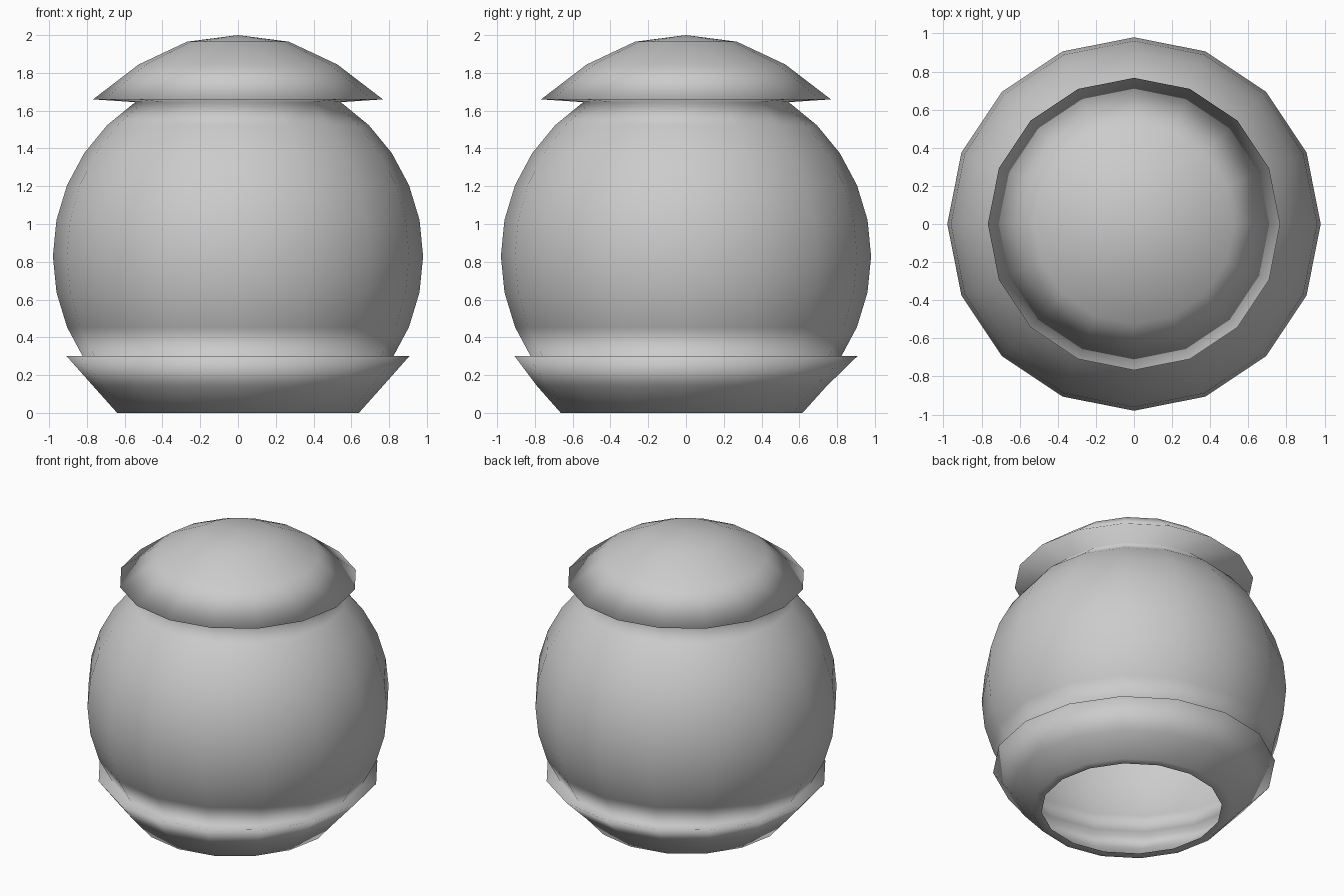
import bpy, bmesh
from math import sin, cos, pi, radians

if "Cube" in bpy.data.objects:
    bpy.data.objects.remove(bpy.data.objects["Cube"])

SIDES = 16
R, CZ = 0.98, 0.83          # body sphere radius and centre height

# Profile from bottom opening to lid: (radius, height, y offset)
# Base: narrow foot lip flaring out to a rim; it leans very slightly forward
base = [(0.58, 0.0, -0.023), (0.64, 0.0, -0.023), (0.765, 0.14, -0.022), (0.907, 0.30, 0)]
# Body: sphere bands between the base rim and the lid
body = [(R * cos(radians(11.25 * i)), CZ + R * sin(radians(11.25 * i)), 0)
        for i in range(-3, 6)]
# Lid: overhanging shallow dome
lid = [(0.767, 1.66, 0), (0.525, 1.845, 0), (0.27, 1.965, 0)]

bm = bmesh.new()


def ring(r, z, dy):
    return [bm.verts.new((r * cos(2 * pi * k / SIDES), r * sin(2 * pi * k / SIDES) + dy, z))
            for k in range(SIDES)]


rings = [ring(*p) for p in base + body + lid]
for lo, hi in zip(rings, rings[1:]):
    for k in range(SIDES):
        n = (k + 1) % SIDES
        bm.faces.new((lo[k], lo[n], hi[n], hi[k]))

# Lid tip
tip = bm.verts.new((0, 0, 2.0))
for k in range(SIDES):
    bm.faces.new((rings[-1][k], rings[-1][(k + 1) % SIDES], tip))

# Smooth throughout, open underneath
for f in bm.faces:
    f.smooth = True
mesh = bpy.data.meshes.new("lidded_jar")
bm.to_mesh(mesh)
bm.free()
jar = bpy.data.objects.new("lidded_jar", mesh)
bpy.context.collection.objects.link(jar)
